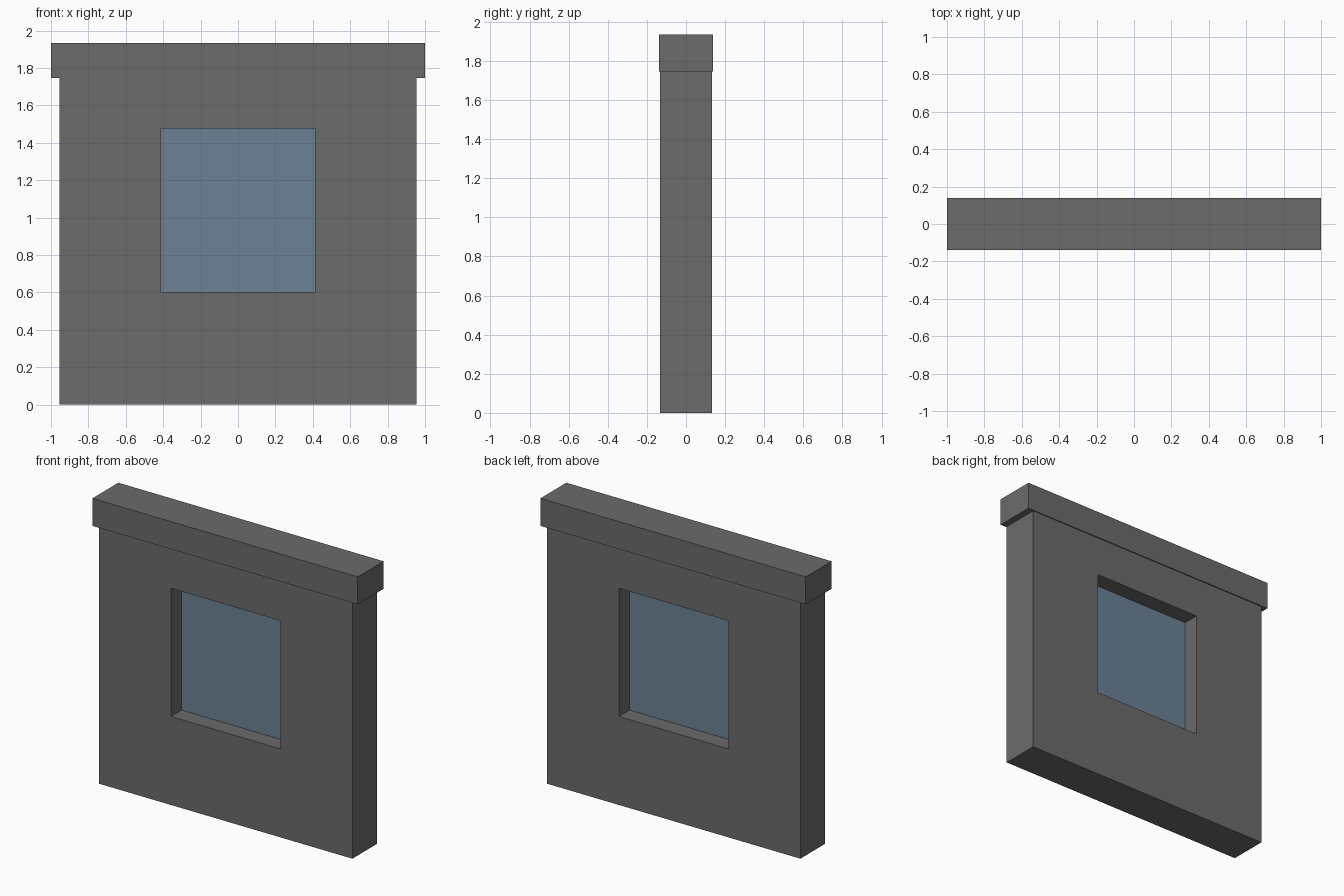
import bpy, bmesh

if "Cube" in bpy.data.objects:
    bpy.data.objects.remove(bpy.data.objects["Cube"])

# Key sizes
WALL_X, WALL_Y, WALL_TOP = 0.955, 0.132, 1.747
WIN_X, WIN_BOTTOM, WIN_TOP = 0.413, 0.603, 1.476
CAP_X, CAP_Y, CAP_TOP = 1.0, 0.139, 1.935
PANE_Y = 0.018


def material(name, rgb):
    mat = bpy.data.materials.new(name)
    mat.diffuse_color = (*rgb, 1.0)
    mat.use_nodes = True
    mat.node_tree.nodes["Principled BSDF"].inputs["Base Color"].default_value = mat.diffuse_color
    return mat


def add_object(name, bm, mat):
    bmesh.ops.recalc_face_normals(bm, faces=bm.faces)
    mesh = bpy.data.meshes.new(name)
    bm.to_mesh(mesh)
    bm.free()
    mesh.materials.append(mat)
    obj = bpy.data.objects.new(name, mesh)
    bpy.context.collection.objects.link(obj)
    return obj


def box(name, hx, hy, z0, z1, mat):
    bm = bmesh.new()
    bmesh.ops.create_cube(bm, size=2)
    for v in bm.verts:
        v.co = (v.co.x * hx, v.co.y * hy, z1 if v.co.z > 0 else z0)
    return add_object(name, bm, mat)


def rect(bm, hx, y, z0, z1):
    return [bm.verts.new((x, y, z)) for x, z in
            ((-hx, z0), (hx, z0), (hx, z1), (-hx, z1))]


stone = material("dark grey stone", (0.147, 0.147, 0.147))
glass = material("blue grey glass", (0.15, 0.223, 0.305))

# Wall panel with a window opening: four rectangular loops joined in a ring
bm = bmesh.new()
loops = [rect(bm, WALL_X, -WALL_Y, 0, WALL_TOP),
         rect(bm, WALL_X, WALL_Y, 0, WALL_TOP),
         rect(bm, WIN_X, WALL_Y, WIN_BOTTOM, WIN_TOP),
         rect(bm, WIN_X, -WALL_Y, WIN_BOTTOM, WIN_TOP)]
for a, b in zip(loops, loops[1:] + loops[:1]):
    for i in range(4):
        j = (i + 1) % 4
        bm.faces.new((a[i], a[j], b[j], b[i]))
add_object("wall", bm, stone)

# Overhanging cap along the top
box("wall_cap", CAP_X, CAP_Y, WALL_TOP, CAP_TOP, stone)

# Glass pane in the middle of the opening
box("window_pane", WIN_X, PANE_Y, WIN_BOTTOM, WIN_TOP, glass)
